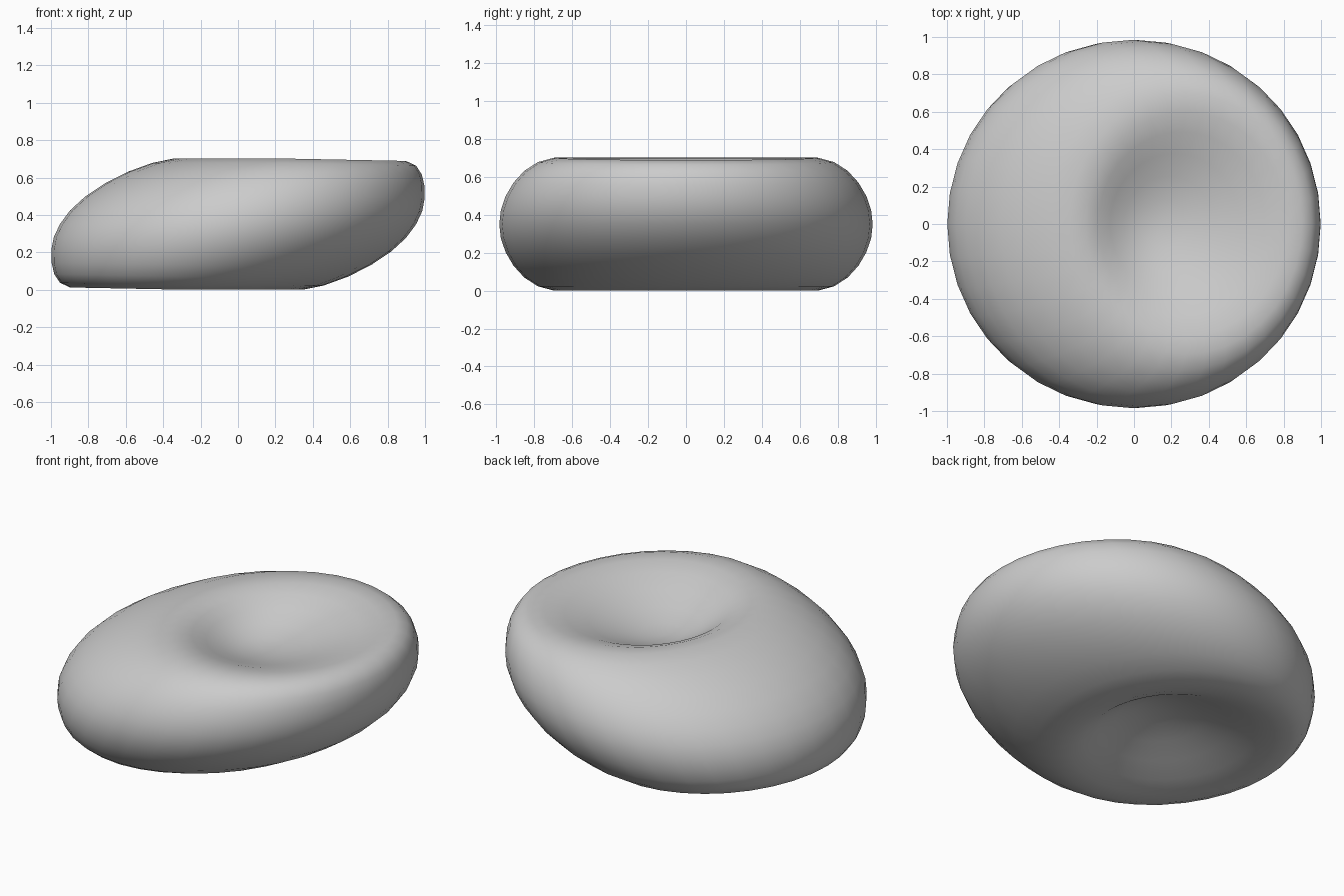
import bpy, bmesh, math

if "Cube" in bpy.data.objects:
    bpy.data.objects.remove(bpy.data.objects["Cube"])

R = 0.985        # equator radius
MID = 0.355      # height of the equator
SEGS = 36        # steps around
RINGS = 12       # steps from centre to equator


def half_height(p):
    """Biconcave thickness curve, p = 0 at the centre and 1 at the rim."""
    base = 0.52 * math.sqrt(max(0, 1 - p * p)) * (0.207 + 2.003 * p**2 - 1.123 * p**4)
    return base + 0.075 * (1 - p * p) ** 3


def place(p, a, side):
    """Point on the disc, with the two faces slid apart along x."""
    h = side * half_height(p)
    width = 0.967 - 0.6 * h * h
    slide = 0.58 * h + 1.45 * h**3 + side * 0.04 * (1 - p * p) ** 2
    # the leading lip of each face is a little thinner
    thin = 1 - 0.07 * p * p * max(0, side * math.cos(a))
    return (R * p * width * math.cos(a) + slide, R * p * math.sin(a), MID + h * thin)


# Dimpled disc: rings from the top centre, over the rim, to the bottom centre
bm = bmesh.new()
rows = []
for i in range(1, 2 * RINGS):
    t = math.pi / 2 * i / RINGS
    side = 1 if i <= RINGS else -1
    rows.append([bm.verts.new(place(math.sin(t), 2 * math.pi * j / SEGS, side))
                 for j in range(SEGS)])
top = bm.verts.new(place(0, 0, 1))
bottom = bm.verts.new(place(0, 0, -1))
for j in range(SEGS):
    k = (j + 1) % SEGS
    bm.faces.new((top, rows[0][j], rows[0][k]))
    bm.faces.new((bottom, rows[-1][k], rows[-1][j]))
    for a, b in zip(rows, rows[1:]):
        bm.faces.new((a[j], b[j], b[k], a[k]))
bmesh.ops.recalc_face_normals(bm, faces=bm.faces)
for f in bm.faces:
    f.smooth = True

# Seat the disc on the ground
low = min(v.co.z for v in bm.verts)
bmesh.ops.translate(bm, verts=bm.verts, vec=(0, 0, -low))

mesh = bpy.data.meshes.new("dimpled_disc")
bm.to_mesh(mesh)
bm.free()
disc = bpy.data.objects.new("dimpled_disc", mesh)
bpy.context.collection.objects.link(disc)

grey = bpy.data.materials.new("plain_grey")
grey.diffuse_color = (0.6, 0.6, 0.6, 1)
grey.use_nodes = True
grey.node_tree.nodes["Principled BSDF"].inputs["Base Color"].default_value = grey.diffuse_color
mesh.materials.append(grey)
